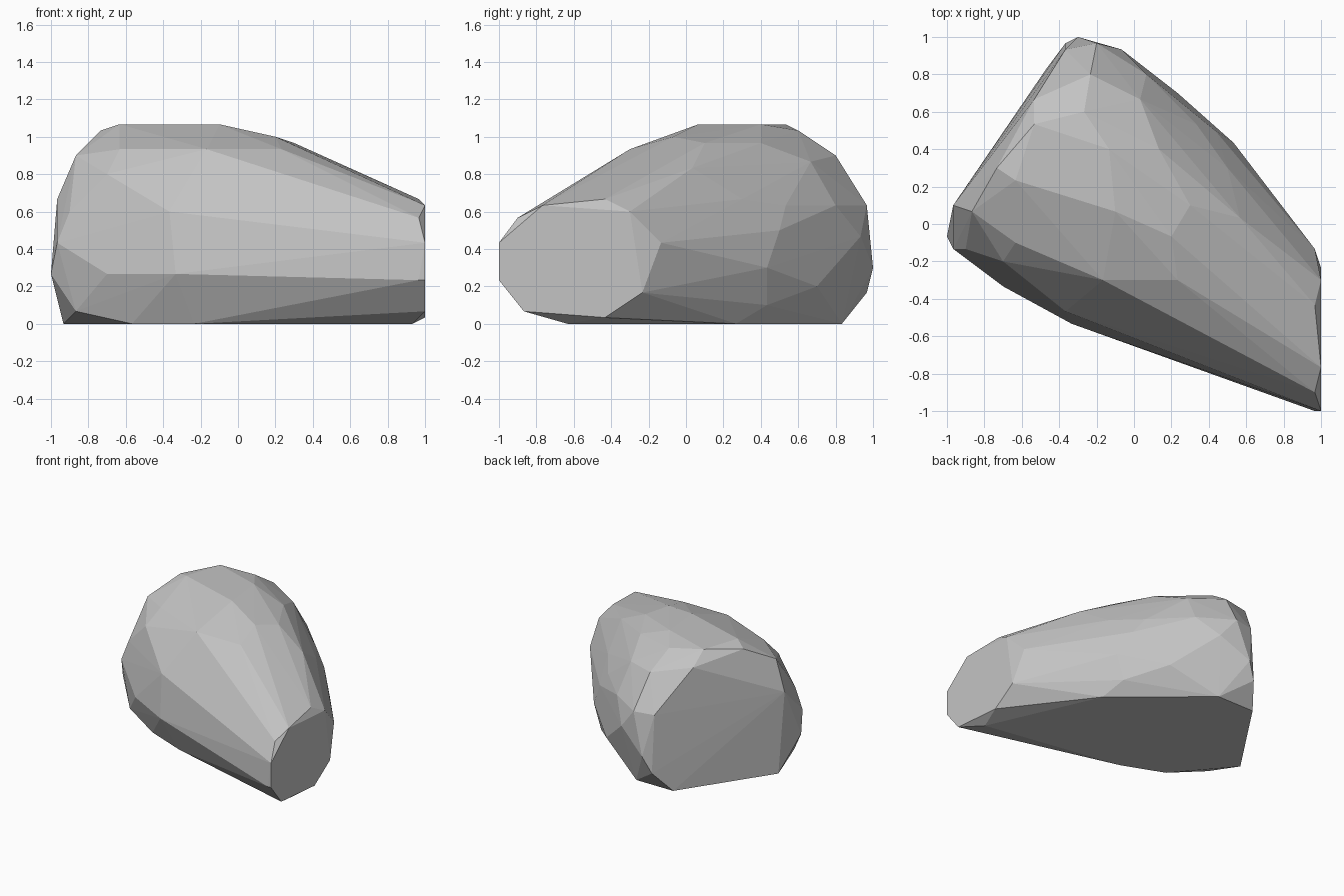
import bpy
import bmesh

# Remove the default object
default_object = bpy.data.objects.get("Cube")
if default_object:
    bpy.data.objects.remove(default_object, do_unlink=True)

# Corner positions are measured in whole steps of this grid
STEP = 1 / 30

# Corners of the boulder: height -> (x, y) pairs, grouped in bands
crown = {
    32: [(-19, 7), (-3, 2), (-4, 12), (-16, 16)],
    31: [(-22, 9), (-8, 18)],
    30: [(6, -2)],
    29: [(9, 3), (4, 12), (-16, 20)],
    28: [(-5, -9), (7, -9), (-19, -3)],
}
shoulder = {
    27: [(-26, 2), (-7, 24)],
    26: [(1, 20)],
    25: [(17, 1)],
    24: [(-21, -6)],
    20: [(-29, 3), (15, 9)],
    19: [(-11, 28), (-6, 29), (2, 24), (10, 16)],
}
belly = {
    18: [(-27, -4), (-11, -14)],
    15: [(13, 15)],
    14: [(-2, 28)],
    13: [(-29, -4)],
    9: [(-9, 30), (16, 13)],
    8: [(-30, -2), (-21, -10), (-10, -16)],
    6: [(7, 21)],
    5: [(-11, 29)],
}
broken_end = {
    20: [(29, -13)],
    19: [(30, -23)],
    18: [(30, -9)],
    17: [(29, -27)],
    13: [(30, -30), (29, -4)],
    7: [(30, -30), (29, -30)],
    5: [(30, -7)],
    2: [(30, -26)],
    1: [(30, -13)],
}
foot = {
    3: [(14, 13)],
    2: [(-26, -5)],
    0: [(28, -19), (16, 8), (-4, 25), (-14, 25),
        (-28, 4), (-17, -9), (-7, -13)],
}


def make_material(name, color):
    material = bpy.data.materials.new(name)
    material.use_nodes = True
    material.diffuse_color = color
    shader = next(node for node in material.node_tree.nodes
                  if node.type == "BSDF_PRINCIPLED")
    shader.inputs["Base Color"].default_value = color
    return material


def make_hull(name, bands, material):
    """Wrap a faceted convex skin around all corners of the bands."""
    bm = bmesh.new()
    for band in bands:
        for height, corners in band.items():
            for x, y in corners:
                bm.verts.new((x * STEP, y * STEP, height * STEP))
    bmesh.ops.convex_hull(bm, input=bm.verts[:])
    loose = [vert for vert in bm.verts if not vert.link_faces]
    bmesh.ops.delete(bm, geom=loose, context="VERTS")
    bmesh.ops.recalc_face_normals(bm, faces=bm.faces[:])
    for face in bm.faces:
        face.smooth = False
    mesh = bpy.data.meshes.new(name)
    bm.to_mesh(mesh)
    bm.free()
    mesh.materials.append(material)
    rock = bpy.data.objects.new(name, mesh)
    bpy.context.collection.objects.link(rock)
    return rock


# Boulder
stone_grey = make_material("stone_grey", (0.55, 0.55, 0.55, 1))
make_hull("boulder", [crown, shoulder, belly, broken_end, foot], stone_grey)
